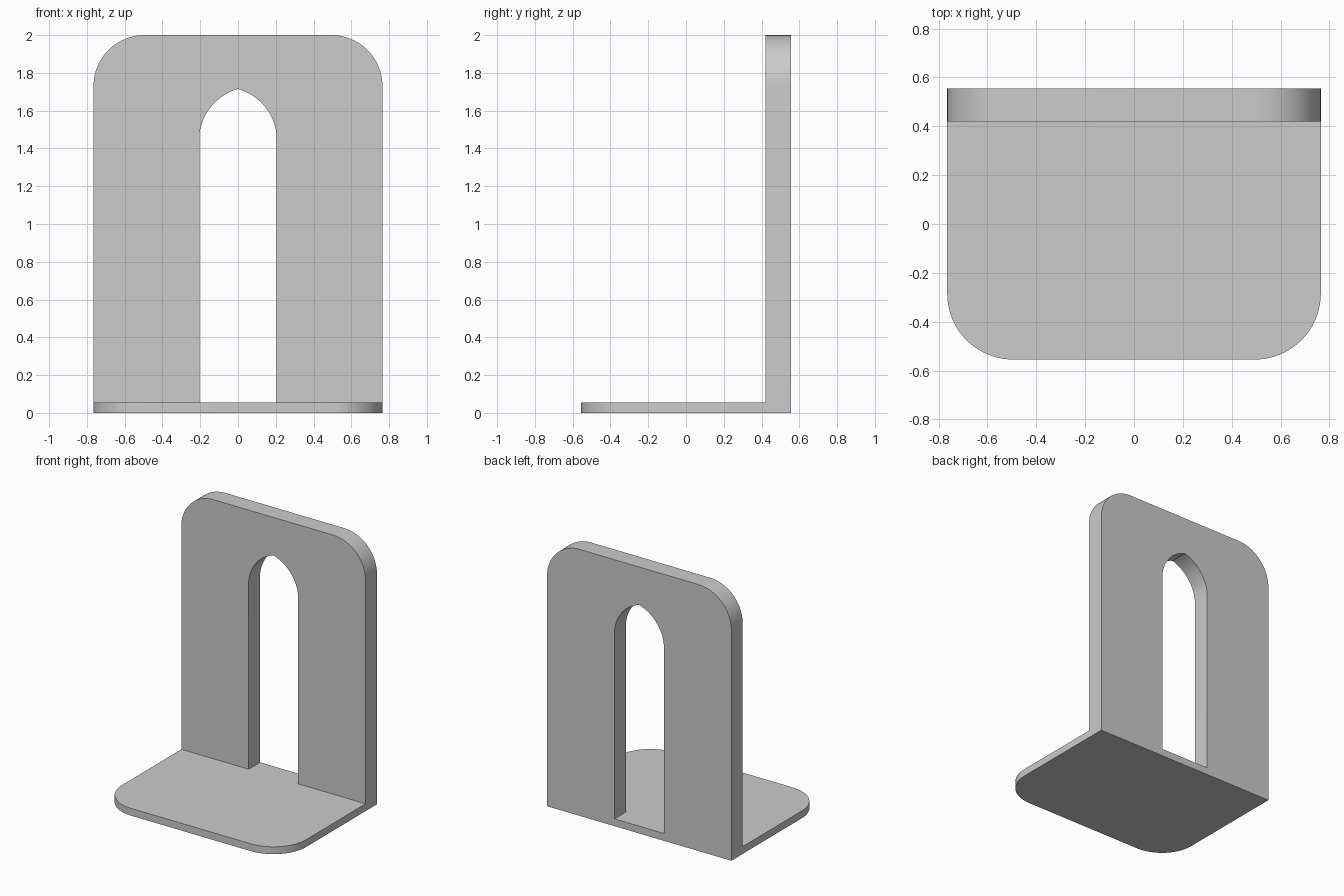
import bpy, bmesh
from math import sin, cos, pi, radians

cube = bpy.data.objects.get("Cube")
if cube:
    bpy.data.objects.remove(cube, do_unlink=True)

HALF_W, FRONT, BACK, HEIGHT = 0.765, -0.555, 0.555, 2.0
WALL_FRONT, BASE_TOP, RADIUS = 0.42, 0.055, 0.27

grey = bpy.data.materials.new("light grey")
grey.use_nodes = True
colour = (0.6, 0.6, 0.6, 1)
grey.diffuse_color = colour
grey.node_tree.nodes["Principled BSDF"].inputs["Base Color"].default_value = colour


def arc(cx, cy, r, start, end, steps=20):
    angles = [start + (end - start) * i / steps for i in range(steps + 1)]
    return [(cx + r * cos(a), cy + r * sin(a)) for a in angles]


def mirrored(right_half):
    """Close a right-hand profile with its mirror image."""
    left = [(-x, y) for x, y in reversed(right_half) if x > 1e-5]
    return right_half + left


def rounded_panel(start, end):
    """Rectangle whose two far corners are rounded."""
    return mirrored([(HALF_W, start)] + arc(HALF_W - RADIUS, end - RADIUS, RADIUS, 0, pi / 2))


def prism(name, profile, place, direction):
    bm = bmesh.new()
    face = bm.faces.new([bm.verts.new(place(u, v)) for u, v in profile])
    result = bmesh.ops.extrude_face_region(bm, geom=[face])
    moved = [g for g in result["geom"] if isinstance(g, bmesh.types.BMVert)]
    bmesh.ops.translate(bm, verts=moved, vec=direction)
    bmesh.ops.recalc_face_normals(bm, faces=bm.faces[:])
    mesh = bpy.data.meshes.new(name)
    bm.to_mesh(mesh)
    bm.free()
    mesh.materials.append(grey)
    obj = bpy.data.objects.new(name, mesh)
    bpy.context.collection.objects.link(obj)
    return obj


# Base plate with rounded front corners
base = prism("base_plate", rounded_panel(-WALL_FRONT, -FRONT),
             lambda u, v: (u, -v, 0), (0, 0, BASE_TOP))

# Upright with rounded top corners
upright = prism("upright_panel", rounded_panel(0, HEIGHT),
                lambda u, v: (u, WALL_FRONT, v), (0, BACK - WALL_FRONT, 0))

# Pointed arch opening cut through the upright
apex, arch_r, tilt = 1.715, 0.285, radians(16)
side = arc(-arch_r * sin(tilt), apex - arch_r * cos(tilt), arch_r, radians(6), pi / 2 - tilt)
cutter = prism("opening_cutter", mirrored([(0.205, BASE_TOP)] + side),
               lambda u, v: (u, WALL_FRONT - 0.1, v), (0, 0.4, 0))
cutter.hide_render = True

cut = upright.modifiers.new("opening", 'BOOLEAN')
cut.operation, cut.solver, cut.object = 'DIFFERENCE', 'EXACT', cutter
bpy.context.view_layer.objects.active = upright
bpy.ops.object.modifier_apply(modifier=cut.name)
bpy.data.objects.remove(cutter, do_unlink=True)

# Smooth rounded corners, crisp edges
for obj in bpy.context.selected_objects:
    obj.select_set(False)
for obj in (base, upright):
    obj.select_set(True)
bpy.context.view_layer.objects.active = upright
bpy.ops.object.shade_smooth_by_angle(angle=radians(20))
